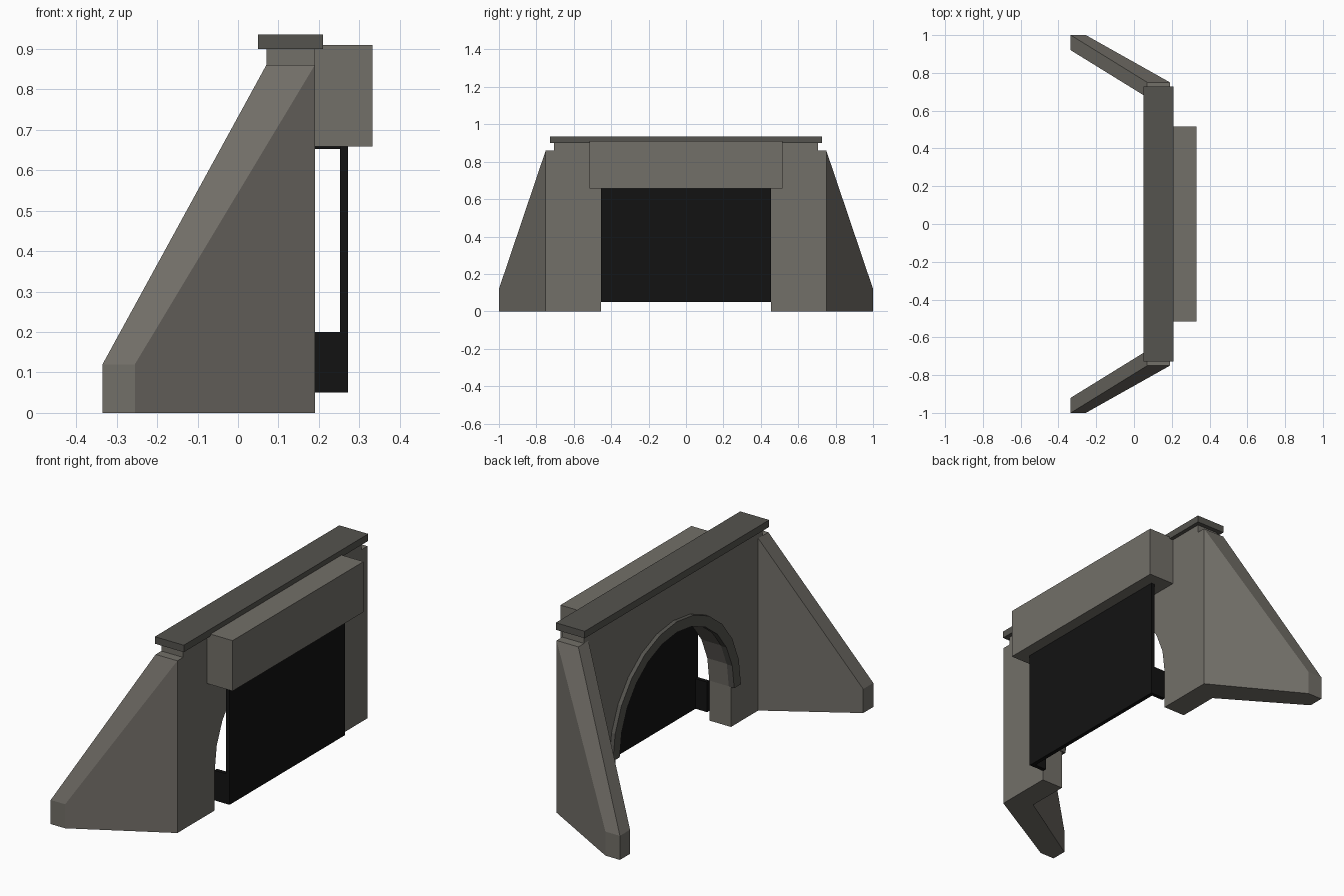
import bpy, bmesh, math

if "Cube" in bpy.data.objects:
    bpy.data.objects.remove(bpy.data.objects["Cube"])


def material(name, rgb):
    m = bpy.data.materials.new(name)
    m.diffuse_color = (*rgb, 1)
    m.use_nodes = True
    m.node_tree.nodes["Principled BSDF"].inputs["Base Color"].default_value = m.diffuse_color
    return m


STONE = material("stone", (0.17, 0.16, 0.14))
TRIM = material("dark_stone", (0.09, 0.087, 0.077))
BLACK = material("tunnel_black", (0.006, 0.006, 0.006))


def finish(name, bm, mat):
    bmesh.ops.recalc_face_normals(bm, faces=bm.faces)
    me = bpy.data.meshes.new(name)
    bm.to_mesh(me)
    bm.free()
    me.materials.append(mat)
    ob = bpy.data.objects.new(name, me)
    bpy.context.collection.objects.link(ob)
    return ob


def hull(name, points, mat):
    bm = bmesh.new()
    bmesh.ops.convex_hull(bm, input=[bm.verts.new(p) for p in points])
    bmesh.ops.dissolve_limit(bm, angle_limit=0.02, verts=bm.verts, edges=bm.edges)
    return finish(name, bm, mat)


def box(name, xs, ys, zs, mat):
    return hull(name, [(x, y, z) for x in xs for y in ys for z in zs], mat)


def extrude_x(name, profile, x0, x1, mat):
    # (y, z) outline pulled along x
    bm = bmesh.new()
    face = bm.faces.new([bm.verts.new((x0, y, z)) for y, z in profile])
    new = bmesh.ops.extrude_face_region(bm, geom=[face])["geom"]
    verts = [v for v in new if isinstance(v, bmesh.types.BMVert)]
    bmesh.ops.translate(bm, verts=verts, vec=(x1 - x0, 0, 0))
    return finish(name, bm, mat)


R, SPRING, SEG = 0.455, 0.2, 12


def arc(r):
    return [(r * math.cos(math.pi * i / SEG), SPRING + r * math.sin(math.pi * i / SEG))
            for i in range(SEG + 1)]


# Portal wall with arched opening, and arch ring
wall = [(0.75, 0), (0.75, 0.86), (-0.75, 0.86), (-0.75, 0), (-R, 0)]
extrude_x("portal_wall", wall + arc(R)[::-1] + [(R, 0)], 0.07, 0.19, STONE)
extrude_x("arch_ring", arc(0.505) + arc(0.452)[::-1], 0.05, 0.08, TRIM)

# Parapet, coping and rear block
box("parapet", (0.07, 0.19), (-0.705, 0.705), (0.85, 0.905), STONE)
box("coping", (0.05, 0.21), (-0.728, 0.728), (0.9, 0.935), TRIM)
box("rear_block", (0.185, 0.332), (-0.517, 0.517), (0.658, 0.91), STONE)

# Dark backing behind the opening
box("backing_panel", (0.252, 0.272), (-R, R), (0.05, 0.665), BLACK)
box("backing_roof", (0.19, 0.26), (-0.12, 0.12), (0.652, 0.665), BLACK)

# Splayed wing walls and dark kerbs on each side
for s, side in ((1, "left"), (-1, "right")):
    end = [(-0.335, 0.92), (-0.335, 1.0), (-0.255, 1.0)]
    top = [(0.07, 0.67), (0.07, 0.75), (0.19, 0.75)]
    pts = [(x, s * y, z) for x, y in end for z in (0, 0.12)]
    pts += [(x, s * y, 0.86) for x, y in top]
    pts += [(x, s * y, 0) for x, y in (top[0], top[2])]
    hull("wing_wall_" + side, pts, STONE)
    box("kerb_" + side, (0.188, 0.26), (s * 0.435, s * R), (0.05, 0.2), BLACK)
